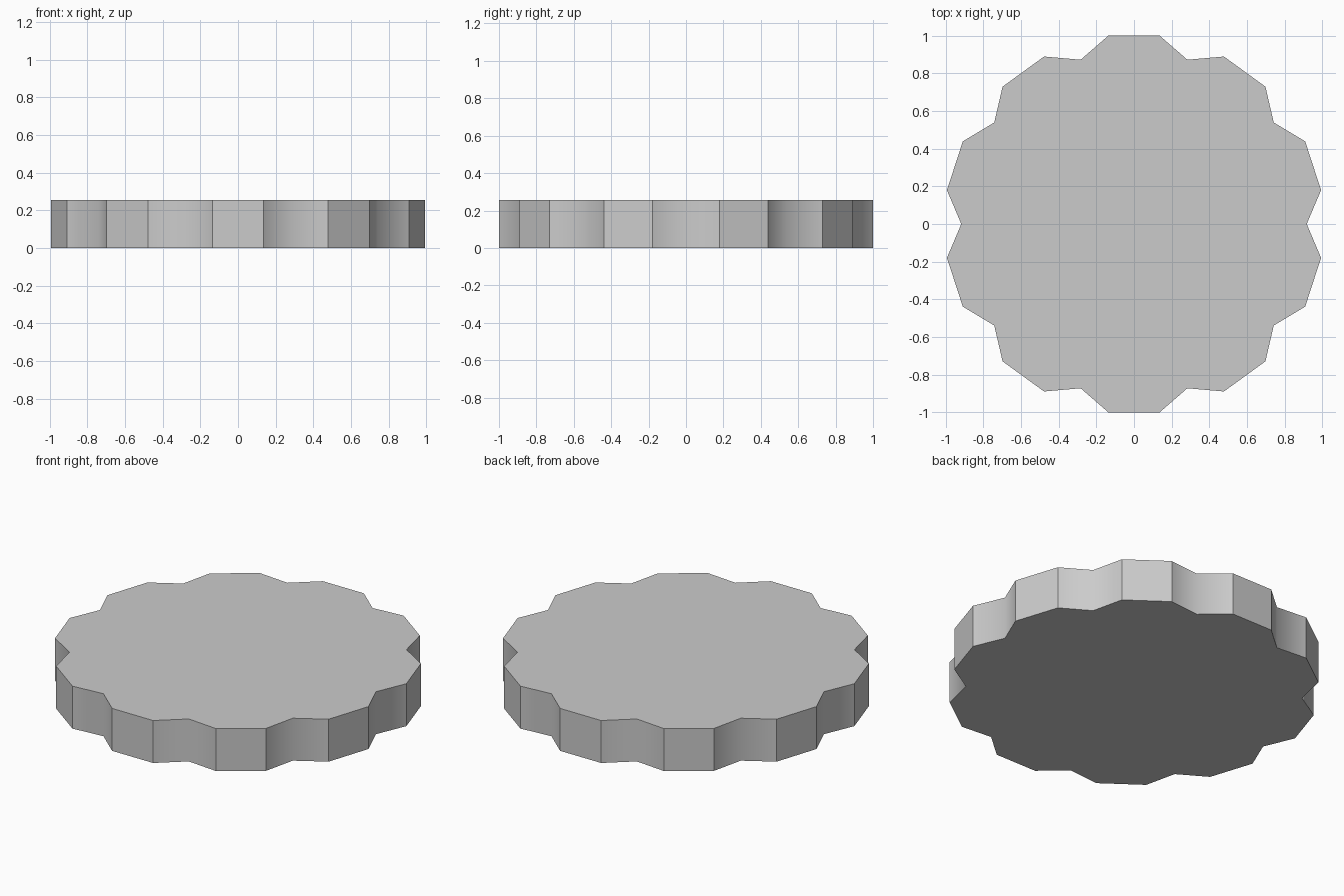
import bpy, bmesh
from math import radians, cos, sin

if "Cube" in bpy.data.objects:
    bpy.data.objects.remove(bpy.data.objects["Cube"])

LOBES = 10
TIP_R, NOTCH_R = 1.0092, 0.917
TIP_HALF = 7.75      # half angle of each lobe's flat outer face, degrees
HEIGHT = 0.255

# Scalloped outline: a notch point followed by the two corners of a lobe
outline = []
for i in range(LOBES):
    a = i * 360 / LOBES
    mid = a + 180 / LOBES
    for ang, r in ((a, NOTCH_R), (mid - TIP_HALF, TIP_R), (mid + TIP_HALF, TIP_R)):
        outline.append((r * cos(radians(ang)), r * sin(radians(ang))))

bm = bmesh.new()
base = bm.faces.new([bm.verts.new((x, y, 0)) for x, y in outline])
ext = bmesh.ops.extrude_face_region(bm, geom=[base], use_keep_orig=True)
top = [g for g in ext["geom"] if isinstance(g, bmesh.types.BMVert)]
bmesh.ops.translate(bm, verts=top, vec=(0, 0, HEIGHT))
bmesh.ops.recalc_face_normals(bm, faces=bm.faces)

# Smooth shading only across the notch valleys, every other edge is crisp
for f in bm.faces:
    f.smooth = True
for e in bm.edges:
    upright = abs(e.verts[0].co.z - e.verts[1].co.z) > 0.01
    valley = e.verts[0].co.xy.length < (TIP_R + NOTCH_R) / 2
    e.smooth = upright and valley

mesh = bpy.data.meshes.new("scalloped_disc")
bm.to_mesh(mesh)
bm.free()
disc = bpy.data.objects.new("scalloped_disc", mesh)
bpy.context.collection.objects.link(disc)
